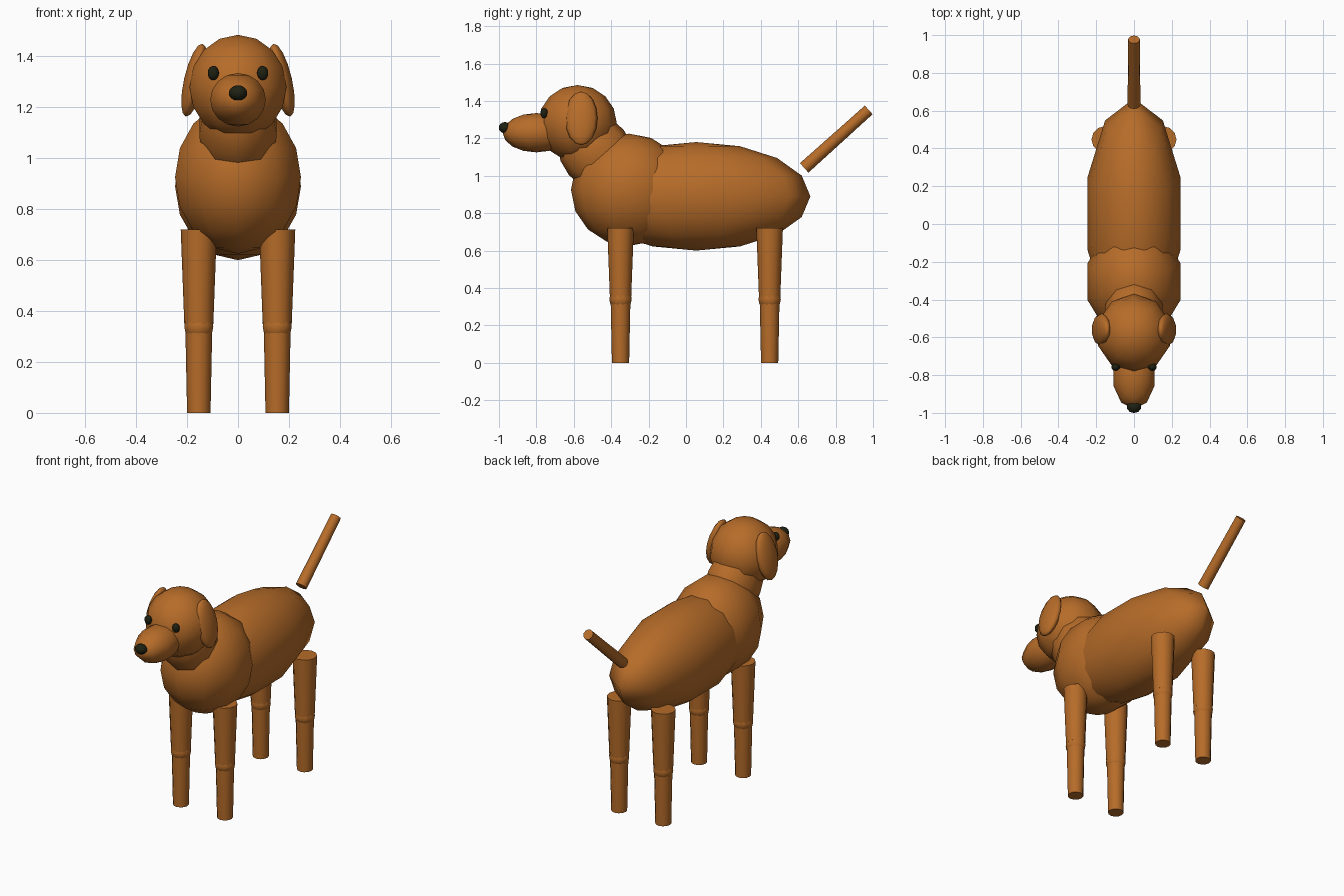
import bpy
from math import radians
from mathutils import Vector

cube = bpy.data.objects.get("Cube")
if cube:
    bpy.data.objects.remove(cube, do_unlink=True)


def material(name, colour):
    mat = bpy.data.materials.new(name)
    mat.use_nodes = True
    mat.diffuse_color = colour
    mat.node_tree.nodes["Principled BSDF"].inputs["Base Color"].default_value = colour
    return mat


BROWN = material("warm brown fur", (0.47, 0.15, 0.022, 1))
DARK = material("dark eyes and nose", (0.013, 0.015, 0.006, 1))


def finish(name, mat, angle):
    ob = bpy.context.object
    ob.name = name
    ob.data.materials.append(mat)
    bpy.ops.object.shade_smooth_by_angle(angle=radians(angle))
    return ob


def ellipsoid(name, centre, radii, mat=BROWN, tilt=(0, 0, 0), segments=10, rings=8):
    bpy.ops.mesh.primitive_uv_sphere_add(segments=segments, ring_count=rings, radius=1,
                                         location=centre,
                                         rotation=[radians(a) for a in tilt])
    bpy.context.object.scale = radii
    return finish(name, mat, 80)


def limb(name, start, end, r_start, r_end):
    start, end = Vector(start), Vector(end)
    axis = end - start
    bpy.ops.mesh.primitive_cone_add(vertices=12, radius1=r_start, radius2=r_end,
                                    depth=axis.length, location=(start + end) / 2)
    bpy.context.object.rotation_euler = axis.to_track_quat("Z", "Y").to_euler()
    return finish(name, BROWN, 50)


# Trunk, neck and head
ellipsoid("body", (0, 0.055, 0.89), (0.26, 0.61, 0.29))
ellipsoid("chest", (0, -0.305, 0.925), (0.26, 0.31, 0.30))
ellipsoid("neck", (0, -0.48, 1.125), (0.16, 0.19, 0.23), tilt=(40, 0, 0))
ellipsoid("head", (0, -0.58, 1.28), (0.20, 0.21, 0.205))
ellipsoid("muzzle", (0, -0.80, 1.23), (0.115, 0.18, 0.105))
ellipsoid("nose", (0, -0.968, 1.257), (0.038, 0.033, 0.03), DARK)

# Paired parts
for side, s in (("left", 1), ("right", -1)):
    ellipsoid(side + "_eye", (s * 0.097, -0.758, 1.335), (0.023, 0.02, 0.028), DARK)
    ellipsoid(side + "_ear", (s * 0.172, -0.56, 1.307), (0.042, 0.087, 0.147),
              tilt=(0, -s * 13, 0))
    for place, y in (("front", -0.35), ("hind", 0.447)):
        leg = f"{side}_{place}_"
        x = s * 0.154
        limb(leg + "upper_leg", (x, y, 0.72), (x, y, 0.35), 0.071, 0.057)
        ellipsoid(leg + "knee", (x, y, 0.34), (0.06, 0.06, 0.06))
        limb(leg + "lower_leg", (x, y, 0.34), (x, y, 0), 0.053, 0.046)

# Tail
limb("tail", (0, 0.632, 1.042), (0, 0.977, 1.352), 0.034, 0.031)
